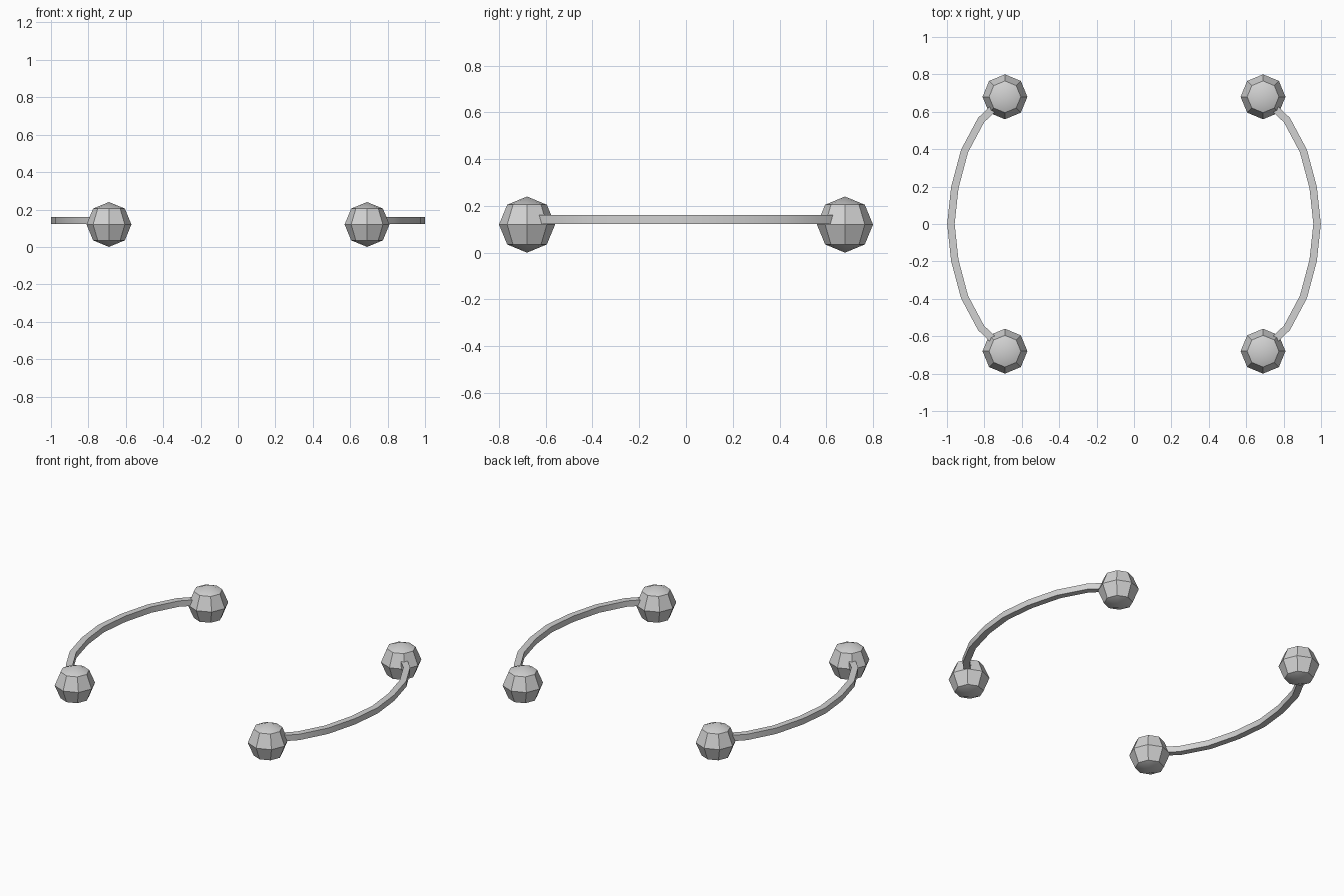
import bpy, bmesh, math
from mathutils import Vector

cube = bpy.data.objects.get("Cube")
if cube:
    bpy.data.objects.remove(cube, do_unlink=True)

GREY = (0.64, 0.64, 0.64, 1.0)
grey = bpy.data.materials.new("light_grey")
grey.use_nodes = True
grey.diffuse_color = GREY
grey.node_tree.nodes["Principled BSDF"].inputs["Base Color"].default_value = GREY

BALL_X, BALL_Y, BALL_R = 0.69, 0.68, 0.12
BAR_WIDTH, BAR_BOTTOM, BAR_TOP = 0.04, 0.122, 0.16


def finish(name, bm, location=(0, 0, 0)):
    bmesh.ops.recalc_face_normals(bm, faces=bm.faces)
    mesh = bpy.data.meshes.new(name)
    bm.to_mesh(mesh)
    bm.free()
    mesh.materials.append(grey)
    obj = bpy.data.objects.new(name, mesh)
    obj.location = location
    bpy.context.collection.objects.link(obj)
    bpy.ops.object.select_all(action="DESELECT")
    obj.select_set(True)
    bpy.context.view_layer.objects.active = obj
    bpy.ops.object.shade_smooth_by_angle(angle=math.radians(30))


def ball(name, x, y):
    bm = bmesh.new()
    bmesh.ops.create_uvsphere(bm, u_segments=8, v_segments=4, radius=BALL_R)
    finish(name, bm, (x, y, BALL_R))


def curved_bar(name, side):
    # half of the bowed path, mirrored front to back
    half = [(0.979, 0), (0.958, 0.195), (0.906, 0.39), (0.818, 0.555), (BALL_X, BALL_Y)]
    path = [Vector((side * x, -y)) for x, y in reversed(half[1:])]
    path += [Vector((side * x, y)) for x, y in half]
    bm = bmesh.new()
    rings = []
    for i, p in enumerate(path):
        along = path[min(i + 1, len(path) - 1)] - path[max(i - 1, 0)]
        across = Vector((along.y, -along.x)).normalized() * BAR_WIDTH / 2
        a, b = p + across, p - across
        rings.append([bm.verts.new((q.x, q.y, z)) for q, z in
                      ((a, BAR_BOTTOM), (a, BAR_TOP), (b, BAR_TOP), (b, BAR_BOTTOM))])
    for r, s in zip(rings, rings[1:]):
        for k in range(4):
            n = (k + 1) % 4
            bm.faces.new((r[k], r[n], s[n], s[k]))
    bm.faces.new(rings[0])
    bm.faces.new(rings[-1])
    finish(name, bm)


# a bowed bar with a faceted ball at each end, on both sides
for side_name, side in (("left", 1), ("right", -1)):
    curved_bar(side_name + "_curved_bar", side)
    for end_name, end in (("front", -1), ("back", 1)):
        ball(f"{end_name}_{side_name}_ball", side * BALL_X, end * BALL_Y)
